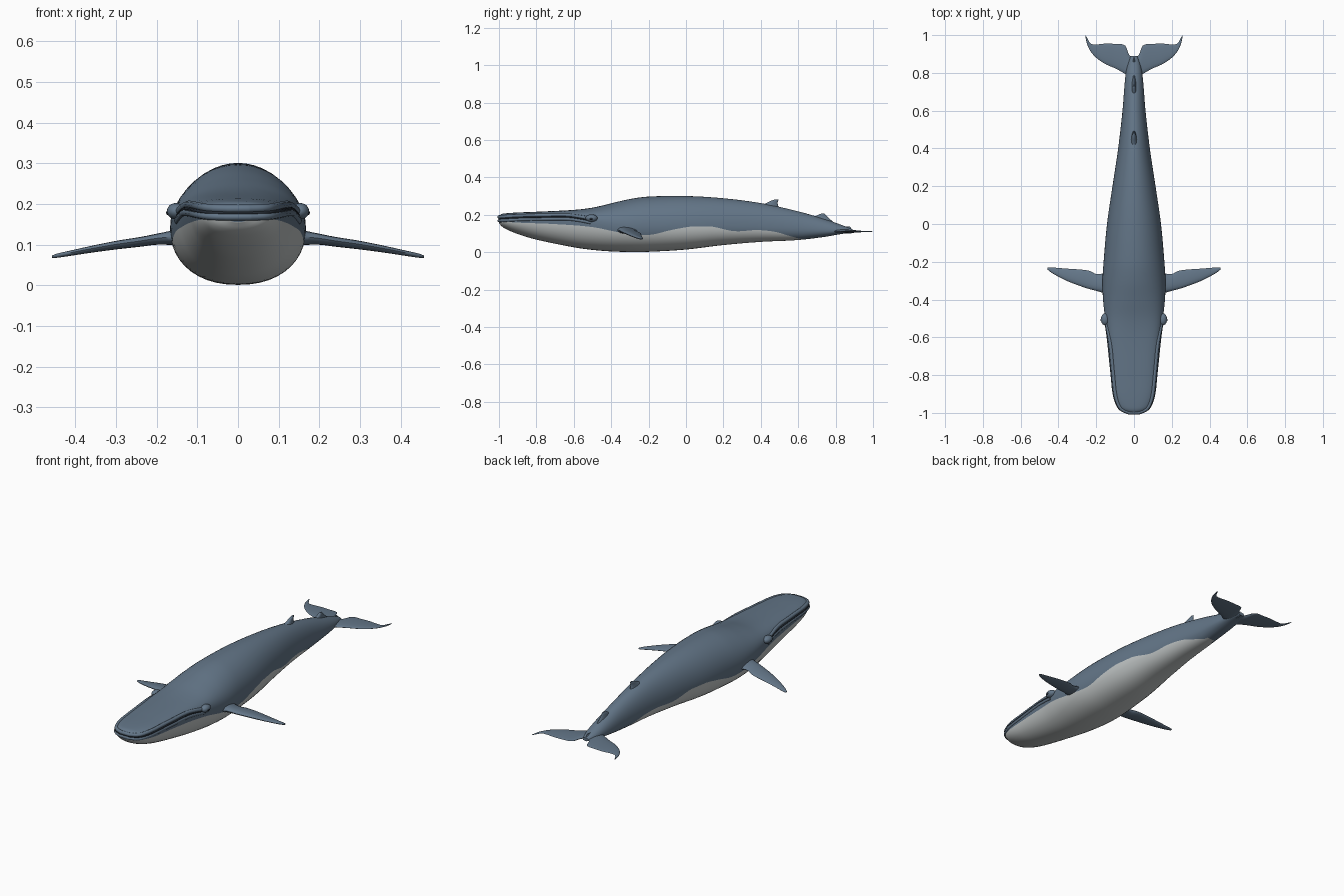
import bpy, bmesh, math
from mathutils import Vector

if "Cube" in bpy.data.objects:
    bpy.data.objects.remove(bpy.data.objects["Cube"])


def material(name, rgb):
    m = bpy.data.materials.new(name)
    m.diffuse_color = (*rgb, 1)
    m.use_nodes = True
    m.node_tree.nodes["Principled BSDF"].inputs["Base Color"].default_value = m.diffuse_color
    return m


BLUE = material("slate blue skin", (0.125, 0.18, 0.245))
PALE = material("pale belly", (0.52, 0.55, 0.55))
DARK = material("dark eye and mouth", (0.02, 0.028, 0.04))

# Body stations: y, half width, bottom z, widest z, top z, upper roundness
KEYS = [(-1.0, .03, .155, .175, .195, 2.3), (-.985, .066, .138, .175, .204, 2.5),
        (-.96, .088, .122, .175, .208, 2.7), (-.9, .107, .097, .176, .212, 2.8),
        (-.8, .118, .067, .177, .216, 2.8), (-.6, .139, .026, .172, .226, 2.6),
        (-.5, .153, .012, .163, .238, 2.3), (-.4, .164, .004, .150, .261, 2.1),
        (-.3, .167, .001, .140, .284, 2), (-.2, .161, .002, .137, .297, 2),
        (0, .143, .014, .138, .3, 2), (.2, .114, .038, .140, .288, 2),
        (.4, .084, .055, .135, .262, 2), (.6, .061, .065, .125, .218, 2),
        (.75, .049, .083, .116, .174, 2), (.83, .038, .097, .114, .146, 2),
        (.89, .018, .104, .112, .122, 2)]
# Height of the belly colour edge along the body
EDGE = [(-1.0, .165), (-.9, .158), (-.7, .150), (-.5, .134), (-.35, .105), (-.2, .092),
        (-.08, .118), (.03, .137), (.13, .138), (.26, .112), (.38, .118),
        (.48, .108), (.57, .082), (.64, .069), (.9, .10)]


def sample(table, y):
    """Smooth interpolation of a table on its first column."""
    i = 0
    while i < len(table) - 2 and y > table[i + 1][0]:
        i += 1
    a, b = table[i], table[i + 1]
    p, q = table[max(i - 1, 0)], table[min(i + 2, len(table) - 1)]
    h = b[0] - a[0]
    t = max(0, min(1, (y - a[0]) / h))
    out = []
    for k in range(1, len(a)):
        m0 = (b[k] - p[k]) / (b[0] - p[0]) * h
        m1 = (q[k] - a[k]) / (q[0] - a[0]) * h
        out.append((2*t**3 - 3*t*t + 1) * a[k] + (t**3 - 2*t*t + t) * m0
                   + (3*t*t - 2*t**3) * b[k] + (t**3 - t*t) * m1)
    return out


def half_width(y, z):
    w, lo, mid, hi, n = sample(KEYS, y)
    r, n = ((z - mid) / (hi - mid), n) if z > mid else ((mid - z) / (mid - lo), 2.2)
    return w * max(0, 1 - min(1, r) ** n) ** (1 / n)


def finish(name, bm, mats, angle=50):
    bmesh.ops.recalc_face_normals(bm, faces=bm.faces)
    me = bpy.data.meshes.new(name)
    bm.to_mesh(me)
    bm.free()
    for m in mats:
        me.materials.append(m)
    ob = bpy.data.objects.new(name, me)
    bpy.context.collection.objects.link(ob)
    bpy.ops.object.select_all(action='DESELECT')
    ob.select_set(True)
    bpy.context.view_layer.objects.active = ob
    bpy.ops.object.shade_smooth_by_angle(angle=math.radians(angle))
    return ob


def loft(bm, rings):
    rows = [[bm.verts.new(p) for p in r] for r in rings]
    n = len(rows[0])
    faces = []
    for a, b in zip(rows, rows[1:]):
        for j in range(n):
            f = bm.faces.new((a[j], a[(j + 1) % n], b[(j + 1) % n], b[j]))
            faces.append((f, j))
    bm.faces.new(rows[0])
    bm.faces.new(rows[-1][::-1])
    return faces


# Body: each ring has a vertex exactly on the belly colour edge
NB, NT, STEPS = 9, 13, 110


def section(y):
    w, lo, mid, hi, n = sample(KEYS, y)
    zb = min(max(sample(EDGE, y)[0], lo + .003), mid - .002)
    cut = math.asin((mid - zb) / (mid - lo))
    angles = [-math.pi/2 + (math.pi/2 - cut) * i / NB for i in range(NB)]
    angles += [-cut + (math.pi/2 + cut) * i / NT for i in range(NT + 1)]
    side = []
    for a in angles:
        s = math.sin(a)
        z = mid + s * ((hi - mid) if s > 0 else (mid - lo))
        side.append((half_width(y, z), y, z))
    side[0], side[-1] = (0, y, lo), (0, y, hi)
    return side + [(-x, yy, z) for x, yy, z in side[-2:0:-1]]


bm = bmesh.new()
ys = [-1 + 1.89 * (i / STEPS) ** 1.5 for i in range(STEPS + 1)]
total = 2 * (NB + NT)
for f, j in loft(bm, [section(y) for y in ys]):
    below = j < NB or j >= total - NB
    f.material_index = int(below and f.calc_center_median().y < .635)
bm.faces.ensure_lookup_table()
bm.faces[-2].material_index = 0
finish("body", bm, [BLUE, PALE])


# Fins: rows of (span, leading y, trailing y, height, thickness)
def fin(name, rows, place, steps=5):
    rings = []
    for i in range((len(rows) - 1) * steps + 1):
        s = rows[0][0] + (rows[-1][0] - rows[0][0]) * i / ((len(rows) - 1) * steps)
        y0, y1, z, th = sample(rows, s)
        ring = []
        for k in range(16):
            a = math.tau * k / 16
            u = (1 - math.cos(a)) / 2
            t = th / 2 * math.sin(a) * (1.25 - .5 * u)
            ring.append(place(s, y0 + (y1 - y0) * u, z + t))
        rings.append(ring)
    bm = bmesh.new()
    loft(bm, rings)
    return finish(name, bm, [BLUE])


FLIPPER = [(.13, -.39, -.25, .118, .05), (.165, -.365, -.262, .115, .034),
           (.2, -.354, -.265, .112, .026), (.235, -.345, -.248, .107, .023),
           (.3, -.323, -.24, .099, .02), (.36, -.299, -.236, .09, .016),
           (.42, -.268, -.231, .08, .012), (.445, -.252, -.229, .076, .010),
           (.457, -.242, -.231, .074, .006)]
FLUKE = [(0, .77, .888, .112, .022), (.025, .775, .893, .112, .02),
         (.045, .793, .943, .111, .017), (.1, .824, .953, .11, .013),
         (.15, .846, .955, .11, .011), (.2, .88, .951, .11, .008),
         (.23, .914, .956, .11, .007), (.248, .95, .985, .11, .006),
         (.256, .984, 1.0, .11, .004)]
for label, sx in (("right", 1), ("left", -1)):
    # flippers tip slightly down toward the trailing edge
    fin(label + "_flipper", FLIPPER,
        lambda s, y, z: (sx * s, y, z - .06 * (y + .3)))
    fin(label + "_fluke", FLUKE, lambda s, y, z: (sx * s, y, z))

# Dorsal fin and small rear hump, rising along z
fin("dorsal_fin", [(.23, .36, .50, 0, .045), (.25, .40, .492, 0, .03),
                   (.265, .435, .49, 0, .02), (.275, .455, .493, 0, .014),
                   (.282, .475, .494, 0, .006)], lambda s, y, t: (t, y, s))
fin("rear_hump", [(.16, .64, .79, 0, .035), (.185, .68, .76, 0, .022),
                  (.198, .705, .747, 0, .016), (.206, .722, .74, 0, .008)],
    lambda s, y, t: (t, y, s))
fin("tail_stock_ridge", [(.10, .76, .885, 0, .03), (.125, .78, .884, 0, .02),
                         (.137, .81, .876, 0, .008)], lambda s, y, t: (t, y, s))


# Lips: tubes that run from one eye round the snout to the other
def tube(name, line, radius, mat, sink):
    pts = []
    for i in range(41):
        y = -.999 + .489 * (i / 40) ** 1.6
        z = sample(line, y)[0]
        pts.append(Vector((half_width(y, z) - sink, y, z)))
    path = [Vector((-p.x, p.y, p.z)) for p in pts[::-1]] + pts
    cu = bpy.data.curves.new(name, 'CURVE')
    cu.dimensions = '3D'
    cu.bevel_depth = radius
    cu.bevel_resolution = 2
    cu.use_fill_caps = True
    sp = cu.splines.new('POLY')
    sp.points.add(len(path) - 1)
    for q, p in zip(sp.points, path):
        q.co = (*p, 1)
    sp.use_smooth = True
    cu.materials.append(mat)
    bpy.context.collection.objects.link(bpy.data.objects.new(name, cu))


UPPER = [(-1, .184), (-.9, .190), (-.75, .193), (-.63, .193), (-.56, .184), (-.5, .172)]
tube("upper_lip", [(y, z + .004) for y, z in UPPER], .010, BLUE, .003)
tube("mouth_line", [(y, z - .006) for y, z in UPPER], .0045, DARK, .001)
tube("lower_lip", [(y, z - .016) for y, z in UPPER], .009, BLUE, .003)

# Eye mounds and eyes
for label, sx in (("right", 1), ("left", -1)):
    for part, pos, size, mat in (("brow", (.153, -.505, .182), (.022, .032, .02), BLUE),
                                 ("eye", (.170, -.508, .178), (.007, .009, .006), DARK)):
        bm = bmesh.new()
        bmesh.ops.create_uvsphere(bm, u_segments=20, v_segments=12, radius=1)
        for v in bm.verts:
            v.co = Vector((sx * (pos[0] + v.co.x * size[0]),
                           pos[1] + v.co.y * size[1], pos[2] + v.co.z * size[2]))
        finish(label + "_" + part, bm, [mat])
